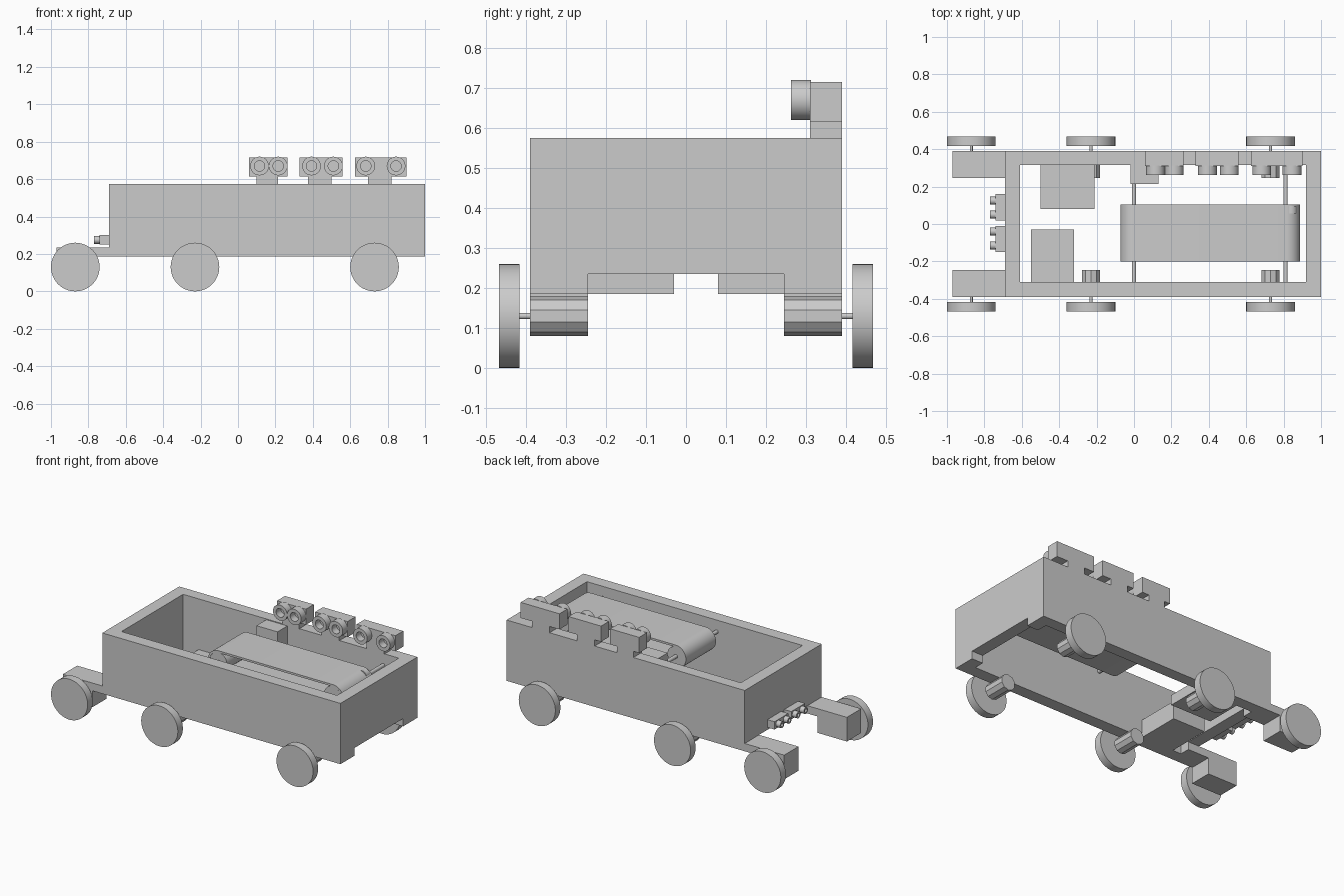
import bpy, bmesh, math
from mathutils import Matrix, Vector

cube = bpy.data.objects.get("Cube")
if cube:
    bpy.data.objects.remove(cube, do_unlink=True)

grey = bpy.data.materials.new("plain grey")
grey.use_nodes = True
grey.diffuse_color = (0.6, 0.6, 0.6, 1)
grey.node_tree.nodes["Principled BSDF"].inputs["Base Color"].default_value = (0.6, 0.6, 0.6, 1)


def finish(name, bm, smooth=False):
    bmesh.ops.recalc_face_normals(bm, faces=bm.faces)
    mesh = bpy.data.meshes.new(name)
    bm.to_mesh(mesh)
    bm.free()
    mesh.materials.append(grey)
    obj = bpy.data.objects.new(name, mesh)
    bpy.context.collection.objects.link(obj)
    if smooth:
        bpy.ops.object.select_all(action='DESELECT')
        obj.select_set(True)
        bpy.context.view_layer.objects.active = obj
        bpy.ops.object.shade_smooth_by_angle(angle=math.radians(30))
    return obj


def box(name, x, y, z):
    """Box from (low, high) pairs along each axis."""
    bm = bmesh.new()
    bmesh.ops.create_cube(bm, size=1)
    for v in bm.verts:
        v.co = Vector([lo + (c + 0.5) * (hi - lo) for c, (lo, hi) in zip(v.co, (x, y, z))])
    return finish(name, bm)


def prism(name, loops, y0, y1, smooth=False):
    """Extrude an (x, z) outline along y; a second outline makes a hole."""
    bm = bmesh.new()
    rings = [[[bm.verts.new((x, y, z)) for x, z in loop] for y in (y0, y1)] for loop in loops]
    n = len(loops[0])
    for near, far in rings:
        for i in range(n):
            j = (i + 1) % n
            bm.faces.new((near[i], near[j], far[j], far[i]))
    for end in (0, 1):
        if len(rings) == 1:
            bm.faces.new(rings[0][end])
        else:
            a, b = rings[0][end], rings[1][end]
            for i in range(n):
                j = (i + 1) % n
                bm.faces.new((a[i], a[j], b[j], b[i]))
    return finish(name, bm, smooth)


def circle(x, z, r, sides=48):
    steps = [2 * math.pi * i / sides for i in range(sides)]
    return [(x + r * math.sin(a), z + r * math.cos(a)) for a in steps]


def stadium(x0, x1, z, r, half=20):
    right = [math.pi * i / half for i in range(half + 1)]
    return ([(x1 + r * math.sin(a), z + r * math.cos(a)) for a in right] +
            [(x0 - r * math.sin(a), z - r * math.cos(a)) for a in right])


# Open body: long walls and notched end walls
for side, y in (("front", (-0.39, -0.31)), ("back", (0.315, 0.39))):
    box(side + "_wall", (-0.69, 1), y, (0.185, 0.575))
for side, x in (("left", (0.92, 1)), ("right", (-0.69, -0.61))):
    box(side + "_end_wall", x, (-0.31, 0.315), (0.235, 0.575))
    for y in ((-0.31, -0.245), (0.245, 0.315)):
        box(side + "_end_foot", x, y, (0.185, 0.235))

# Wheels, axles, motors and the projecting arms
for s in (-1, 1):
    for x in (-0.87, -0.23, 0.73):
        prism("wheel", [circle(x, 0.13, 0.13)], s * 0.416, s * 0.467, True)
        prism("axle", [circle(x, 0.13, 0.008, 16)], s * 0.38, s * 0.42, True)
    for x in (-0.23, 0.73):
        prism("wheel_motor", [circle(x, 0.13, 0.05, 10)], s * 0.245, s * 0.39)
    y = sorted((s * 0.245, s * 0.39))
    box("arm", (-0.97, -0.69), y, (0.185, 0.235))
    box("arm_block", (-0.97, -0.76), y, (0.08, 0.185))

# Twin round sensors along the back wall
for plate, post, eyes in (((0.06, 0.265), (0.10, 0.215), (0.115, 0.215)),
                          ((0.33, 0.56), (0.375, 0.50), (0.393, 0.51)),
                          ((0.625, 0.90), (0.695, 0.82), (0.683, 0.845))):
    box("sensor_plate", plate, (0.31, 0.39), (0.615, 0.715))
    box("sensor_post", post, (0.31, 0.39), (0.575, 0.615))
    for x in eyes:
        prism("sensor_tube", [circle(x, 0.67, 0.05, 32), circle(x, 0.67, 0.028, 32)],
              0.262, 0.312, True)

# Small sensors on the right end
turn = Matrix.Rotation(-math.pi / 2, 4, 'Z')
for y0, y1, eyes in ((0.02, 0.16, (0.05, 0.125)), (-0.15, -0.01, (-0.115, -0.04))):
    box("end_sensor_plate", (-0.74, -0.69), (y0, y1), (0.25, 0.30))
    for y in eyes:
        tube = prism("end_sensor_tube", [circle(-y, 0.275, 0.021, 20), circle(-y, 0.275, 0.011, 20)],
                     -0.77, -0.738, True)
        tube.data.transform(turn)

# Conveyor belt with rollers, shafts and drives
prism("conveyor_belt", [stadium(0, 0.815, 0.5, 0.073), stadium(0, 0.815, 0.5, 0.06)],
      -0.2, 0.105, True)
for x, end in ((0, 0.23), (0.81, 0.315)):
    prism("roller", [circle(x, 0.5, 0.06)], -0.197, 0.102, True)
    prism("roller_shaft", [circle(x, 0.5, 0.012, 16)], -0.31, end, True)
box("conveyor_motor", (-0.02, 0.13), (0.215, 0.315), (0.44, 0.57))
prism("belt_sensor", [circle(0.84, 0.54, 0.033, 20)], 0.055, 0.095, True)

# Equipment boxes in the floor
box("battery_box", (-0.55, -0.32), (-0.31, -0.03), (0.185, 0.30))
box("control_box", (-0.50, -0.21), (0.08, 0.315), (0.185, 0.25))
